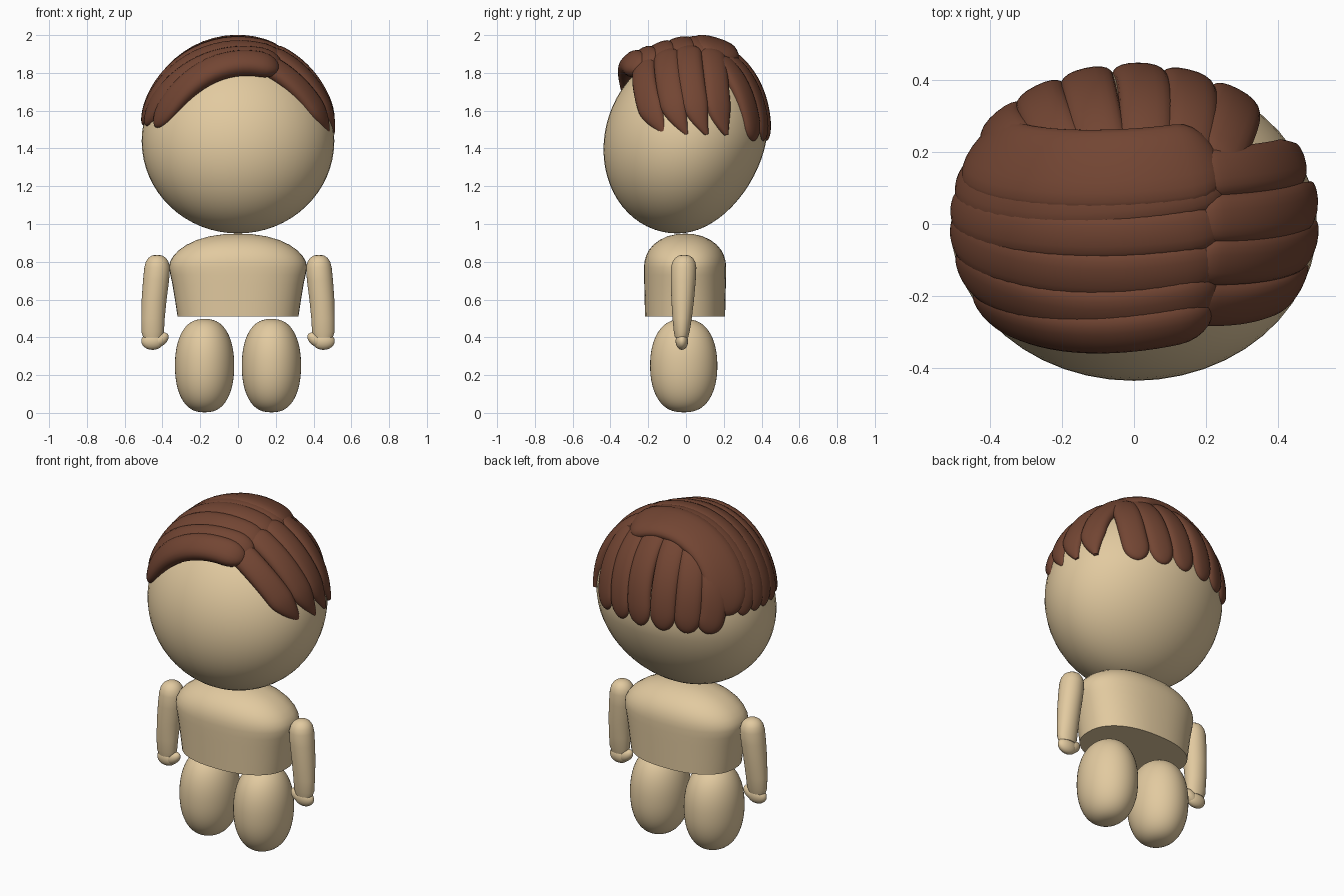
import bpy, bmesh, math
from mathutils import Vector, Matrix

if "Cube" in bpy.data.objects:
    bpy.data.objects.remove(bpy.data.objects["Cube"])


def material(name, rgb):
    m = bpy.data.materials.new(name)
    m.diffuse_color = (*rgb, 1)
    m.use_nodes = True
    m.node_tree.nodes["Principled BSDF"].inputs["Base Color"].default_value = m.diffuse_color
    return m


SKIN = material("skin", (0.76, 0.59, 0.35))
HAIR = material("hair", (0.17, 0.06, 0.033))


def finish(name, bm, mat, angle=50):
    bmesh.ops.recalc_face_normals(bm, faces=bm.faces)
    me = bpy.data.meshes.new(name)
    bm.to_mesh(me)
    bm.free()
    me.materials.append(mat)
    ob = bpy.data.objects.new(name, me)
    bpy.context.collection.objects.link(ob)
    bpy.ops.object.select_all(action='DESELECT')
    ob.select_set(True)
    bpy.context.view_layer.objects.active = ob
    bpy.ops.object.shade_smooth_by_angle(angle=math.radians(angle))
    return ob


def skin_rings(bm, rings):
    """Bridge rings of points and cap both ends."""
    vs = [[bm.verts.new(p) for p in r] for r in rings]
    n = len(vs[0])
    for a, b in zip(vs, vs[1:]):
        for i in range(n):
            j = (i + 1) % n
            bm.faces.new((a[i], a[j], b[j], b[i]))
    bm.faces.new(vs[0])
    bm.faces.new(vs[-1])


def spow(v, e):
    return math.copysign(abs(v) ** e, v)


def oval(cx, cy, z, rx, ry, power=2.0, n=48):
    e = 2 / power
    angles = [2 * math.pi * i / n for i in range(n)]
    return [Vector((cx + rx * spow(math.cos(a), e), cy + ry * spow(math.sin(a), e), z)) for a in angles]


def ball(bm, centre, radii, tilt=0):
    mat = (Matrix.Translation(centre) @ Matrix.Rotation(tilt, 4, 'Y')
           @ Matrix.Diagonal((*radii, 1)))
    return bmesh.ops.create_uvsphere(bm, u_segments=48, v_segments=32, radius=1, matrix=mat)["verts"]


# Head: ellipsoid leaning back at the top, thinner at the lower back
HX, HY, HZ, ZC = 0.51, 0.43, 0.49, 1.44
LEAN = 0.04
bm = bmesh.new()
for v in ball(bm, (0, 0, ZC), (HX, HY, HZ)):
    t = (v.co.z - ZC) / HZ
    if t < 0 and v.co.y > 0:
        v.co.y *= 1 + 0.12 * t
    v.co.y += LEAN * t - 0.005
finish("head", bm, SKIN)

# Torso: flat base, domed shoulders
bm = bmesh.new()
rows = [(0.51, 0.32, 0.212), (0.60, 0.334, 0.214), (0.68, 0.347, 0.216), (0.73, 0.358, 0.217),
        (0.77, 0.365, 0.217), (0.80, 0.36, 0.215), (0.83, 0.343, 0.207),
        (0.86, 0.315, 0.193), (0.89, 0.272, 0.168), (0.915, 0.22, 0.135), (0.935, 0.15, 0.093),
        (0.946, 0.075, 0.047), (0.949, 0.01, 0.006)]
skin_rings(bm, [oval(0, -0.005, z, rx, ry, 2.3) for z, rx, ry in rows])
finish("torso", bm, SKIN)

for side, s in (("left", -1), ("right", 1)):
    # Leg: blunt egg
    bm = bmesh.new()
    rings = []
    for i in range(33):
        a = math.pi * (0.003 + 0.994 * i / 32)
        r = math.sin(a) ** 0.8
        rings.append(oval(s * 0.177, -0.012, 0.25 - 0.247 * spow(math.cos(a), 0.93),
                          0.157 * r, 0.178 * r))
    skin_rings(bm, rings)
    finish(side + "_leg", bm, SKIN)

    # Arm: rounded shoulder tapering to the wrist
    bm = bmesh.new()
    arm = [(0.452, 0.40, 0.05, 0.035), (0.452, 0.43, 0.06, 0.042), (0.450, 0.50, 0.062, 0.051),
           (0.444, 0.60, 0.066, 0.06), (0.434, 0.70, 0.069, 0.066), (0.428, 0.77, 0.068, 0.067),
           (0.428, 0.80, 0.06, 0.06), (0.428, 0.82, 0.047, 0.047), (0.428, 0.832, 0.029, 0.03),
           (0.428, 0.837, 0.008, 0.008)]
    skin_rings(bm, [oval(s * x, -0.022 + 0.03 * (z - 0.45), z, rx, ry, n=32) for x, z, rx, ry in arm])
    finish(side + "_arm", bm, SKIN)

    # Hand with inward thumb
    bm = bmesh.new()
    ball(bm, (s * 0.452, -0.022, 0.38), (0.06, 0.033, 0.046))
    ball(bm, (s * 0.414, -0.022, 0.386), (0.052, 0.03, 0.033), tilt=s * math.radians(35))
    finish(side + "_hand", bm, SKIN)


def three(v, s):
    """Smooth curve through start, middle and end values."""
    a, b, c = v
    return a * (2 * s - 1) * (s - 1) + b * 4 * s * (1 - s) + c * s * (2 * s - 1)


def lock(name, axis, angles, across, width, lift=0.022, thick=0.045, pointed=False):
    """Padded hair lock lying on the head, hugging it towards the end.
    axis 'x' runs sideways, 'y' runs to the back."""
    def sink(s):
        return math.sin(math.radians(angles[0] + (angles[1] - angles[0]) * s)) ** 2

    def surface(s):
        a = math.radians(angles[0] + (angles[1] - angles[0]) * s)
        c = three(across, s)
        h = lift * (1 - sink(s)) - 0.012 * sink(s)
        if axis == 'x':
            u = (c - LEAN * math.cos(a)) / (HY + h)
            k = math.sqrt(max(0, 1 - u * u))
            d = Vector((k * math.sin(a), u, k * math.cos(a)))
        else:
            u = c / (HX + h)
            k = math.sqrt(max(0, 1 - u * u))
            d = Vector((u, k * math.sin(a), k * math.cos(a)))
        nor = Vector((d.x / HX, d.y / HY, d.z / HZ)).normalized()
        p = Vector((d.x * HX, d.y * HY + LEAN * d.z - 0.005, d.z * HZ + ZC)) + nor * h
        return p, nor

    rings, steps = [], 28
    for i in range(steps + 1):
        s = 0.5 - 0.5 * math.cos(math.pi * (0.02 + 0.96 * i / steps))
        p, nor = surface(s)
        tan = (surface(s + 0.01)[0] - surface(s - 0.01)[0]).normalized()
        across_dir = nor.cross(tan).normalized()
        start = math.sqrt(max(0.0, 1 - max(0, 1 - s / 0.12) ** 2))
        span = 0.3 if pointed else 0.2
        e = max(0, 1 - (1 - s) / span)
        end = 1 - 0.85 * e ** 1.5 if pointed else math.sqrt(max(0.02, 1 - e ** 2.4))
        w = width * start * end
        t = (thick + (0.036 - thick) * sink(s)) * start * math.sqrt(end)
        shift = 0.4 * width * e * e if pointed else 0     # tips sweep backwards
        ring = []
        for j in range(20):
            b = 2 * math.pi * j / 20
            q = p + across_dir * (w * spow(math.cos(b), 0.85)) + nor * (t * spow(math.sin(b), 0.85))
            q.y += shift
            ring.append(q)
        rings.append(ring)
    bm = bmesh.new()
    skin_rings(bm, rings)
    finish(name, bm, HAIR, 60)


# Locks combed to the left from the side parting; the fringe is raised
left = [((-0.23, -0.275, -0.20), 0.075, 0.05, 0.055), ((-0.17, -0.215, -0.09), 0.08, 0.034, 0.05),
        ((-0.09, -0.12, 0.0), 0.078, 0.024, 0.045), ((0.01, -0.02, 0.07), 0.074, 0.022, 0.045),
        ((0.12, 0.06, 0.15), 0.075, 0.022, 0.045)]
for i, (ys, w, lift, th) in enumerate(left):
    lock(f"left_lock_{i + 1}", 'x', (29, -80), ys, w, lift, th)

# Large lock sweeping over the crown to the back left
lock("crown_lock", 'x', (28, -76), (0.19, 0.155, 0.24), 0.12, lift=0.03, thick=0.046)

# Locks combed to the right, with pointed ends
right = [(-0.20, -0.20, -0.13), (-0.09, -0.08, -0.02), (0.02, 0.035, 0.085), (0.14, 0.165, 0.19)]
for i, ys in enumerate(right):
    lock(f"right_lock_{i + 1}", 'x', (18, 86), ys, 0.072, pointed=True)

# Locks hanging down the back
back = [(-0.27, -0.36, -0.34), (-0.18, -0.25, -0.25), (-0.08, -0.12, -0.13),
        (0.03, 0.03, 0.0), (0.14, 0.16, 0.13), (0.22, 0.28, 0.26)]
for i, xs in enumerate(back):
    lock(f"back_lock_{i + 1}", 'y', (18, 90), xs, 0.075, lift=0.016, thick=0.042)
